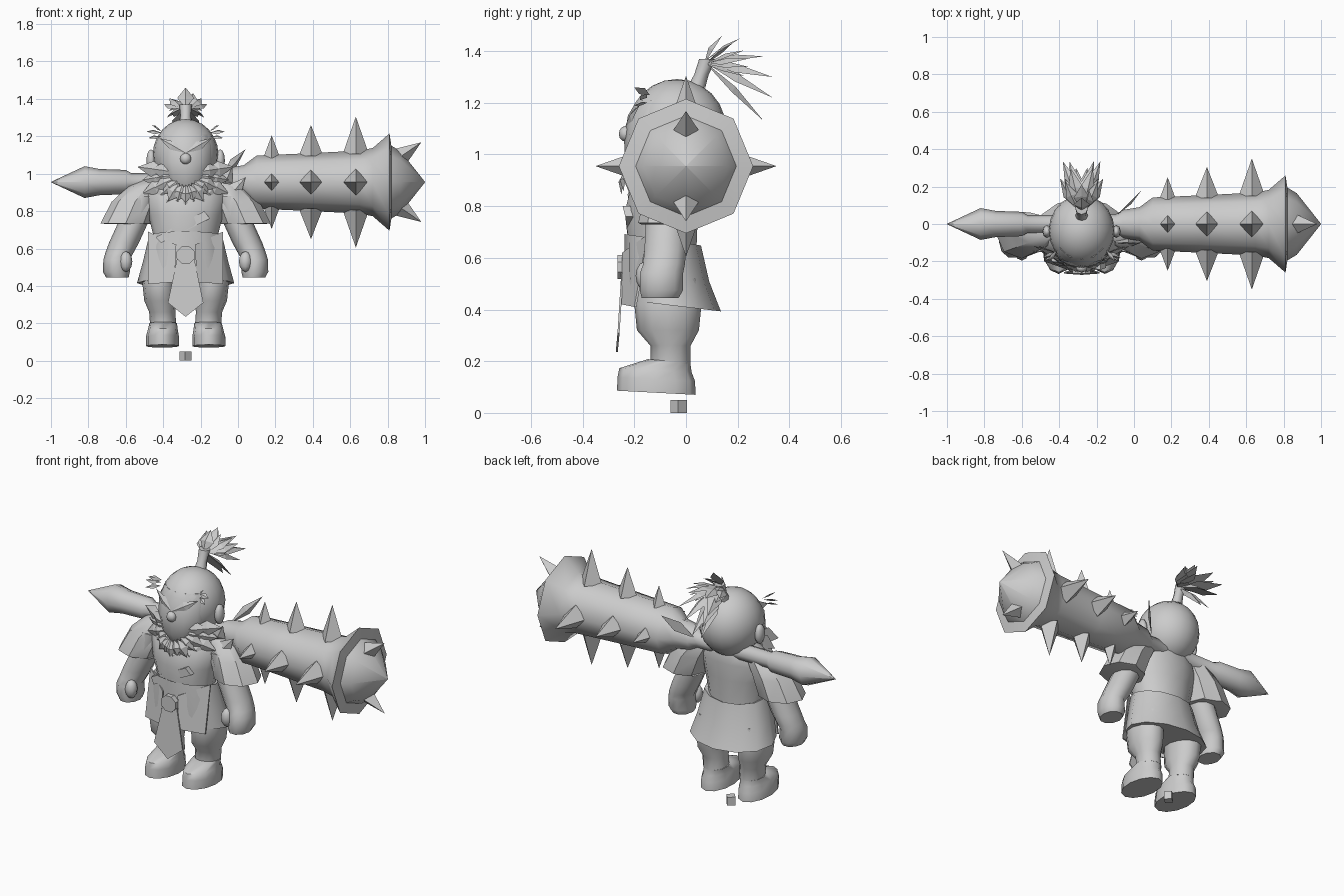
import bpy, bmesh, math
from mathutils import Vector, Matrix

if "Cube" in bpy.data.objects:
    bpy.data.objects.remove(bpy.data.objects["Cube"])

CX = -0.28  # body centre line
grey = bpy.data.materials.new("stone_grey")
grey.diffuse_color = (0.6, 0.6, 0.6, 1)
grey.use_nodes = True
grey.node_tree.nodes["Principled BSDF"].inputs["Base Color"].default_value = grey.diffuse_color


def finish(name, bm, smooth=None):
    bmesh.ops.remove_doubles(bm, verts=bm.verts, dist=0.0004)
    bmesh.ops.recalc_face_normals(bm, faces=bm.faces)
    me = bpy.data.meshes.new(name)
    bm.to_mesh(me)
    bm.free()
    me.materials.append(grey)
    ob = bpy.data.objects.new(name, me)
    bpy.context.collection.objects.link(ob)
    if smooth:
        bpy.ops.object.select_all(action='DESELECT')
        bpy.context.view_layer.objects.active = ob
        ob.select_set(True)
        bpy.ops.object.shade_smooth_by_angle(angle=math.radians(smooth))
    return ob


def loft(name, rings, n=12, matrix=None, tilt=0, smooth=50, phase=0.0):
    """Skin over stacked ellipses given as (x, y, z, rx, ry)."""
    bm = bmesh.new()
    rows = []
    for x, y, z, rx, ry in rings:
        row = []
        for i in range(n):
            a = 2 * math.pi * i / n + phase
            dz = -tilt * math.sin(a)
            row.append(bm.verts.new((x + rx * math.cos(a), y + ry * math.sin(a), z + dz)))
        rows.append(row)
    for a, b in zip(rows, rows[1:]):
        for i in range(n):
            j = (i + 1) % n
            bm.faces.new((a[i], a[j], b[j], b[i]))
    bm.faces.new(rows[0])
    bm.faces.new(rows[-1])
    if matrix:
        bm.transform(matrix)
    return finish(name, bm, smooth)


def leaves(name, items):
    """Folded blades, each (base, tip, width, facing)."""
    bm = bmesh.new()
    for base, tip, w, facing in items:
        p, q, f = Vector(base), Vector(tip), Vector(facing).normalized()
        side = (q - p).cross(f).normalized() * w / 2
        mid = p.lerp(q, 0.5)
        vs = [bm.verts.new(v) for v in (p, mid + side, q, mid - side, mid + f * w * 0.22)]
        for t in ((0, 1, 4), (1, 2, 4), (2, 3, 4), (3, 0, 4), (0, 3, 2, 1)):
            bm.faces.new([vs[k] for k in t])
    return finish(name, bm)


def spikes(name, items):
    """Four-sided pyramids, each (base centre, tip, half width)."""
    bm = bmesh.new()
    for base, tip, w in items:
        p, q = Vector(base), Vector(tip)
        d = (q - p).normalized()
        u = Vector((0, 1, 0)) if abs(d.y) < 0.5 else Vector((0, 0, 1))
        v = d.cross(u).normalized()
        ring = [bm.verts.new(p + k * w) for k in (u, v, -u, -v)]
        top = bm.verts.new(q)
        for i in range(4):
            bm.faces.new((ring[i], ring[(i + 1) % 4], top))
        bm.faces.new(ring)
    return finish(name, bm)


def plate(name, outline, thickness=0.008):
    """Front-facing plate from (x, y, z) points."""
    bm = bmesh.new()
    f = [bm.verts.new((CX + x, y, z)) for x, y, z in outline]
    b = [bm.verts.new((CX + x, y + thickness, z)) for x, y, z in outline]
    bm.faces.new(f)
    bm.faces.new(b)
    for i in range(len(f)):
        j = (i + 1) % len(f)
        bm.faces.new((f[i], f[j], b[j], b[i]))
    return finish(name, bm)


def ball(name, loc, scale, seg=16, rings=10):
    bm = bmesh.new()
    bmesh.ops.create_uvsphere(bm, u_segments=seg, v_segments=rings, radius=1)
    bm.transform(Matrix.Translation(loc) @ Matrix.Diagonal((*scale, 1)))
    return finish(name, bm, 60)


# Spiked club lying along x
along_x = Matrix.Translation((0, 0, 0.955)) @ Matrix.Rotation(math.pi / 2, 4, 'Y')
profile = [(-1, 0.001), (-0.82, 0.085), (-0.74, 0.07), (-0.6, 0.065), (-0.57, 0.048),
           (-0.1, 0.05), (-0.06, 0.075), (0.03, 0.09), (0.1, 0.142), (0.35, 0.153),
           (0.65, 0.168), (0.72, 0.182), (0.81, 0.26), (0.82, 0.195), (0.87, 0.165), (1, 0.001)]
loft("club", [(0, 0, x, r, r) for x, r in profile], 8, along_x, smooth=46)
studs = []
for x, r, tip, w in ((0.18, 0.13, 0.25, 0.045), (0.39, 0.14, 0.305, 0.065), (0.63, 0.15, 0.35, 0.07)):
    for k in range(4):
        d = Vector((0, math.cos(k * math.pi / 2), math.sin(k * math.pi / 2)))
        c = Vector((x, 0, 0.955))
        studs.append((c + d * r, c + d * tip, w))
for s in (-1, 1):
    studs.append(((0.86, 0, 0.955 + s * 0.13), (0.98, 0, 0.955 + s * 0.213), 0.055))
spikes("club_spikes", studs)

# Torso, skirt and belt
loft("torso", [(CX, -0.09, 0.5, 0.18, 0.13), (CX, -0.09, 0.66, 0.17, 0.135),
               (CX, -0.095, 0.78, 0.2, 0.145), (CX, -0.08, 0.88, 0.22, 0.135),
               (CX, -0.06, 0.95, 0.19, 0.11), (CX, -0.05, 1.0, 0.1, 0.08)], 14)
loft("skirt", [(CX, -0.05, 0.415, 0.26, 0.185), (CX, -0.075, 0.53, 0.228, 0.165),
               (CX, -0.09, 0.67, 0.195, 0.148), (CX, -0.09, 0.66, 0.17, 0.13)], 12, tilt=0.022)
plate("buckle", [(0.052 * math.cos(a * math.pi / 4 + 0.39), -0.265,
                  0.565 + 0.05 * math.sin(a * math.pi / 4 + 0.39)) for a in range(8)], 0.03)
plate("loincloth", [(-0.045, -0.25, 0.55), (-0.095, -0.265, 0.31), (0, -0.272, 0.235),
                    (0.095, -0.265, 0.31), (0.045, -0.25, 0.55)])
plate("chest_strap", [(-0.16, -0.2, 0.66), (-0.13, -0.22, 0.63), (0.13, -0.235, 0.76),
                      (0.1, -0.245, 0.8)], 0.03)
for s, side in ((-1, "right"), (1, "left")):
    X = lambda o: CX + s * o
    # Waist flap
    plate(side + "_waist_flap", [(s * 0.2, -0.15, 0.69), (s * 0.05, -0.247, 0.62),
                                 (s * 0.06, -0.25, 0.42), (s * 0.2, -0.2, 0.41)])
    # Leg and boot
    loft(side + "_leg", [(X(.12), -.06, .19, .07, .078), (X(.125), -.06, .26, .07, .078),
                         (X(.135), -.07, .32, .086, .12), (X(.14), -.07, .42, .092, .13),
                         (X(.12), -.07, .52, .09, .12)])
    loft(side + "_boot", [(X(.124), -.115, .078, .088, .152), (X(.124), -.115, .13, .088, .15),
                          (X(.122), -.118, .165, .08, .14), (X(.12), -.065, .2, .074, .082)], tilt=0.008)
    # Arm and fist
    loft(side + "_arm", [(X(.365), -.1, .445, .06, .075), (X(.37), -.095, .475, .072, .088),
                         (X(.37), -.095, .54, .07, .088), (X(.355), -.085, .575, .075, .085),
                         (X(.33), -.08, .63, .08, .085), (X(.28), -.075, .74, .08, .085),
                         (X(.23), -.07, .88, .08, .08)], 10)
    ball(side + "_thumb", (X(.32), -.16, .53), (.035, .035, .055), 8, 6)
    # Shoulder guard
    loft(side + "_shoulder_guard", [(X(.3), -.06, .73, .12, .115), (X(.32), -.06, .735, .135, .125),
                                    (X(.27), -.05, .85, .125, .11), (X(.21), -.04, .93, .1, .085),
                                    (X(.18), -.03, .965, .05, .05)], 8, smooth=35)
    # Ear and brow
    ball(side + "_ear", (X(.185), -.04, 1.07), (.025, .035, .06), 8, 6)
    leaves(side + "_brow", [((X(0), -.235, 1.11), (X(.14), -.18, 1.19), .05, (0, -1, 0.1))])
    # Curled temple tuft
    leaves(side + "_temple_tuft", [((X(.13), -.15, 1.2), (X(.2), -.2, 1.19), .03, (0, -1, 1)),
                                   ((X(.13), -.15, 1.22), (X(.21), -.18, 1.225), .035, (0, -1, 1)),
                                   ((X(.13), -.14, 1.23), (X(.18), -.2, 1.26), .035, (0, -1, 1))])

# Head with jaw
ball("head", (CX, -0.035, 1.1), (0.176, 0.19, 0.192), 20, 12)
loft("jaw", [(CX, -0.13, 0.91, 0.07, 0.07), (CX, -0.12, 0.97, 0.125, 0.115),
             (CX, -0.11, 1.06, 0.15, 0.13), (CX, -0.1, 1.15, 0.15, 0.125),
             (CX, -0.08, 1.21, 0.13, 0.11)], 12)
ball("nose", (CX, -0.235, 1.08), (0.03, 0.025, 0.03), 8, 6)

# Spiky beard and fur collar in two layers
beard = []
for layer, (r0, r1, y) in enumerate(((0.1, 0.26, -0.2), (0.06, 0.19, -0.235))):
    for i in range(13):
        a = math.radians(172 + 196 * i / 12)
        c, s = math.cos(a), math.sin(a)
        tip = r1 * (0.82 + 0.18 * abs(c)) * (1 - 0.1 * (i % 2))
        back = 0.1 * c * c
        beard.append(((CX + c * r0, y + back * 0.3, 1.0 + s * r0),
                      (CX + c * tip, y + back - 0.015, 1.0 + s * tip), 0.085, (c * 0.3, -1, 0.1)))
leaves("beard", beard)

# Feathers on the shoulder beside the club
leaves("shoulder_feathers", [((-0.09, 0.05, 0.98), (0.04, 0.18, 1.13), .06, (1, -1, 0)),
                             ((-0.1, -0.08, 0.9), (-0.03, -0.1, 1.04), .08, (0.3, -1, 0)),
                             ((-0.08, -0.1, 0.84), (0.04, -0.1, 0.98), .09, (0.3, -1, 0.3))])

# Topknot stalk and drooping leaves
loft("topknot_stalk", [(CX, 0.04, 1.26, 0.035, 0.035), (CX, 0.06, 1.31, 0.028, 0.028),
                       (CX, 0.085, 1.37, 0.034, 0.034)], 8)
crown = []
for y, z, spread in ((.21, 1.45, 0), (.3, 1.38, .06), (.335, 1.3, .1), (.335, 1.22, .065), (.3, 1.13, .03)):
    for s in ((-1, 1) if spread else (1,)):
        mid = (CX + s * spread * 0.75, 0.07 + (y - 0.07) * 0.5, 1.36 + (z - 1.36) * 0.4 + 0.035)
        crown.append(((CX, 0.07, 1.36), (CX + s * spread, y, z), .085, (s * spread * 5, 0.4, 1)))
        crown.append(((CX + s * 0.02, 0.075, 1.35), (mid[0] + s * 0.04, mid[1] + 0.04, mid[2]), .07,
                      (s * spread * 5, 0.2, 1)))
crown.append(((CX, 0.07, 1.35), (CX, 0.14, 1.46), .09, (0, -1, 0.5)))
leaves("topknot_leaves", crown)

# Small block on the ground
bm = bmesh.new()
bmesh.ops.create_cube(bm, size=0.046)
bm.transform(Matrix.Translation((CX, -0.028, 0.025)) @ Matrix.Rotation(math.radians(40), 4, 'Z')
             @ Matrix.Diagonal((1, 1, 0.05 / 0.046, 1)))
finish("ground_block", bm)
